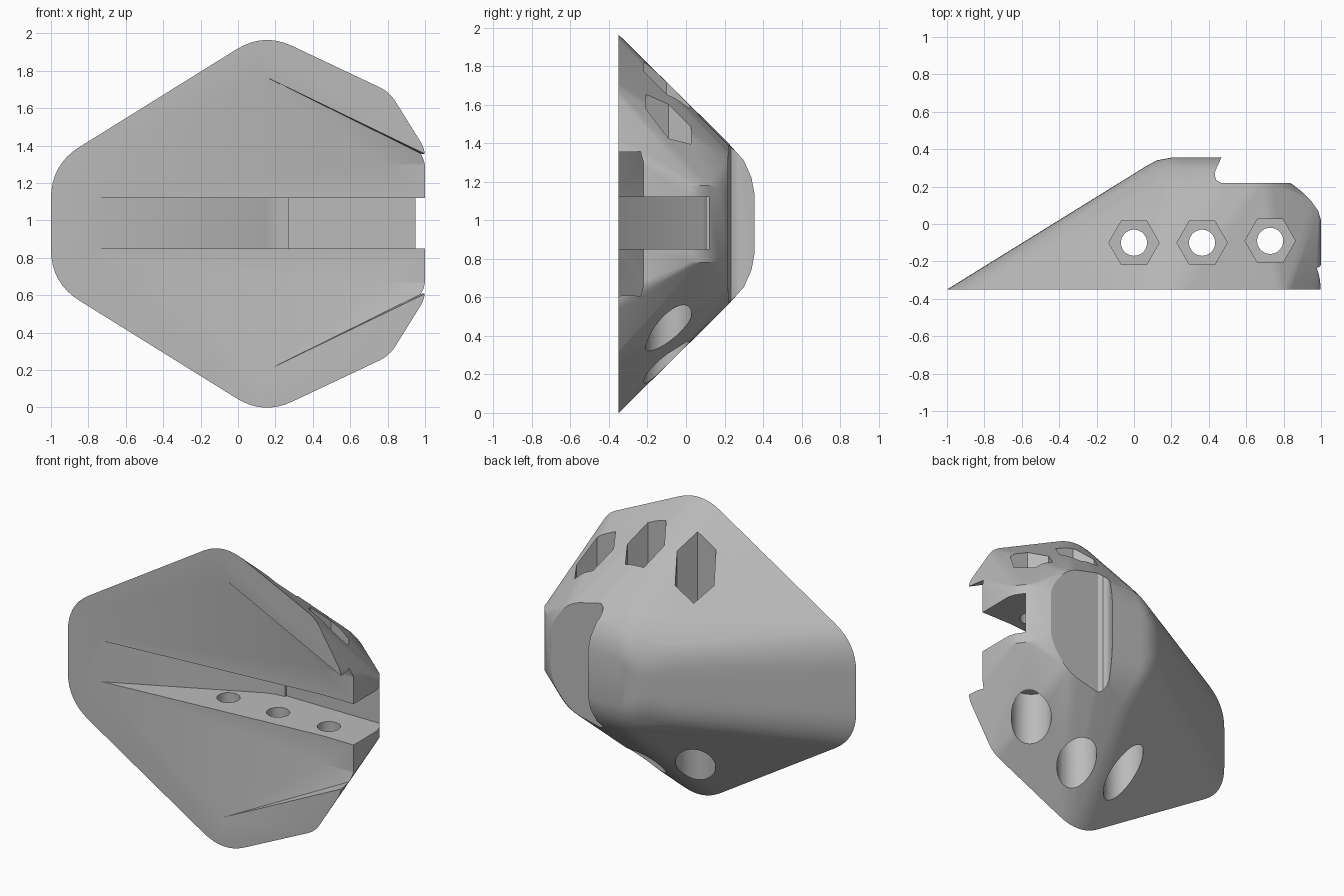
import bpy, bmesh, math
from mathutils import Vector

cube = bpy.data.objects.get("Cube")
if cube:
    bpy.data.objects.remove(cube)

MID = 0.982      # height of the symmetry plane
FRONT = -0.35    # flat front rim

grey = bpy.data.materials.new("plain grey")
grey.use_nodes = True
grey.diffuse_color = (0.5, 0.5, 0.5, 1)
grey.node_tree.nodes["Principled BSDF"].inputs["Base Color"].default_value = (0.5, 0.5, 0.5, 1)


def make_object(name, bm):
    bmesh.ops.recalc_face_normals(bm, faces=bm.faces)
    mesh = bpy.data.meshes.new(name)
    bm.to_mesh(mesh)
    bm.free()
    mesh.materials.append(grey)
    obj = bpy.data.objects.new(name, mesh)
    bpy.context.collection.objects.link(obj)
    return obj


def hull(name, points):
    """Convex solid from (x, y, half height) points mirrored about MID."""
    bm = bmesh.new()
    for x, y, h in points:
        for side in (1, -1):
            bm.verts.new((x, y, MID + side * h))
    res = bmesh.ops.convex_hull(bm, input=bm.verts)
    junk = {v for v in res["geom_interior"] + res["geom_unused"]
            if isinstance(v, bmesh.types.BMVert)}
    bmesh.ops.delete(bm, geom=list(junk), context='VERTS')
    bmesh.ops.dissolve_limit(bm, angle_limit=0.01, verts=bm.verts, edges=bm.edges)
    return make_object(name, bm)


def prism(name, profile, low, high):
    """Extrude an (x, y) profile upwards from low to high."""
    bm = bmesh.new()
    face = bm.faces.new([bm.verts.new((x, y, low)) for x, y in profile])
    top = bmesh.ops.extrude_face_region(bm, geom=[face])["geom"]
    bmesh.ops.translate(bm, vec=(0, 0, high - low),
                        verts=[v for v in top if isinstance(v, bmesh.types.BMVert)])
    return make_object(name, bm)


def disc(x, y, radius, sides):
    return [(x + radius * math.cos(math.tau * i / sides),
             y + radius * math.sin(math.tau * i / sides)) for i in range(sides)]


def rounded(y, corners, steps=8):
    """Ring of points at depth y; each corner is (x, half height, rounding)."""
    path = [Vector((c[0], c[1])) for c in corners]
    path = [Vector((path[0].x, 0))] + path + [Vector((path[-1].x, 0))]
    ring = []
    for i, (_, _, r) in enumerate(corners, 1):
        a = path[i] + (path[i - 1] - path[i]).normalized() * r
        b = path[i] + (path[i + 1] - path[i]).normalized() * r
        for k in range(steps + 1):
            t = k / steps
            p = a * (1 - t) ** 2 + path[i] * 2 * t * (1 - t) + b * t * t
            ring.append((p.x, y, p.y))
    return ring


def cut(target, cutter):
    mod = target.modifiers.new("cut", 'BOOLEAN')
    mod.operation = 'DIFFERENCE'
    mod.solver = 'EXACT'
    mod.object = cutter
    bpy.context.view_layer.objects.active = target
    bpy.ops.object.modifier_apply(modifier=mod.name)
    bpy.data.objects.remove(cutter)


# Outer body: wide flat rim tapering to a rounded back
body = hull("body",
            rounded(FRONT, [(-1, .316, .18), (.137, 1.023, .17), (.81, .705, .06), (1, .4, .05)])
            + rounded(.21, [(-.095, .22, .12), (.21, .435, .1), (.47, .42, .05),
                            (.72, .36, .1), (.85, .18, .08)])
            + rounded(.3, [(.05, .16, .1), (.2, .33, .08), (.6, .33, .1)])
            + rounded(.34, [(.12, .14, .08), (.2, .24, .06), (.6, .24, .1)])
            + rounded(.355, [(.2, .16, .05), (.6, .16, .05)])
            + [(.9, .17, .19), (.95, .12, .2), (.985, .07, .2), (1, .02, .2)])

# Shallow dished recess in the front, opening towards +x
outline = [(-.75, .17), (.14, .79), (.73, .5), (1, .37), (1.1, .325)]
floor = [(.77, -.22, .315), (1.1, -.22, .315)]
cut(body, hull("front_recess", [(x, y, h) for x, h in outline for y in (FRONT, -.5)] + floor))

# Central slot with a sloping floor
slot = [(-.75, FRONT), (.15, .085), (.2, .1), (.27, .105), (.27, .12), (1.1, .12),
        (1.1, -.5), (-.75, -.5)]
cut(body, prism("slot", slot, .85, 1.12))

# Step cut in the back
step = [(.535, .5), (.435, .285), (.432, .26), (.44, .235), (.465, .22), (1.2, .218), (1.2, .5)]
cut(body, prism("back_step", step, -.2, 2.2))

# Three bolt holes: hexagonal nut pockets above, round head pockets below
for x, y in ((0, -.1), (.364, -.1), (.728, -.09)):
    cut(body, prism("bolt_hole", disc(x, y, .07, 32), -.2, 2.2))
    cut(body, prism("nut_pocket", disc(x, y, .135, 6), 1.3, 2.2))
    cut(body, prism("head_pocket", disc(x, y, .12, 40), -.2, .665))

bpy.ops.object.select_all(action='DESELECT')
body.select_set(True)
bpy.context.view_layer.objects.active = body
bpy.ops.object.shade_smooth_by_angle(angle=math.radians(28))
